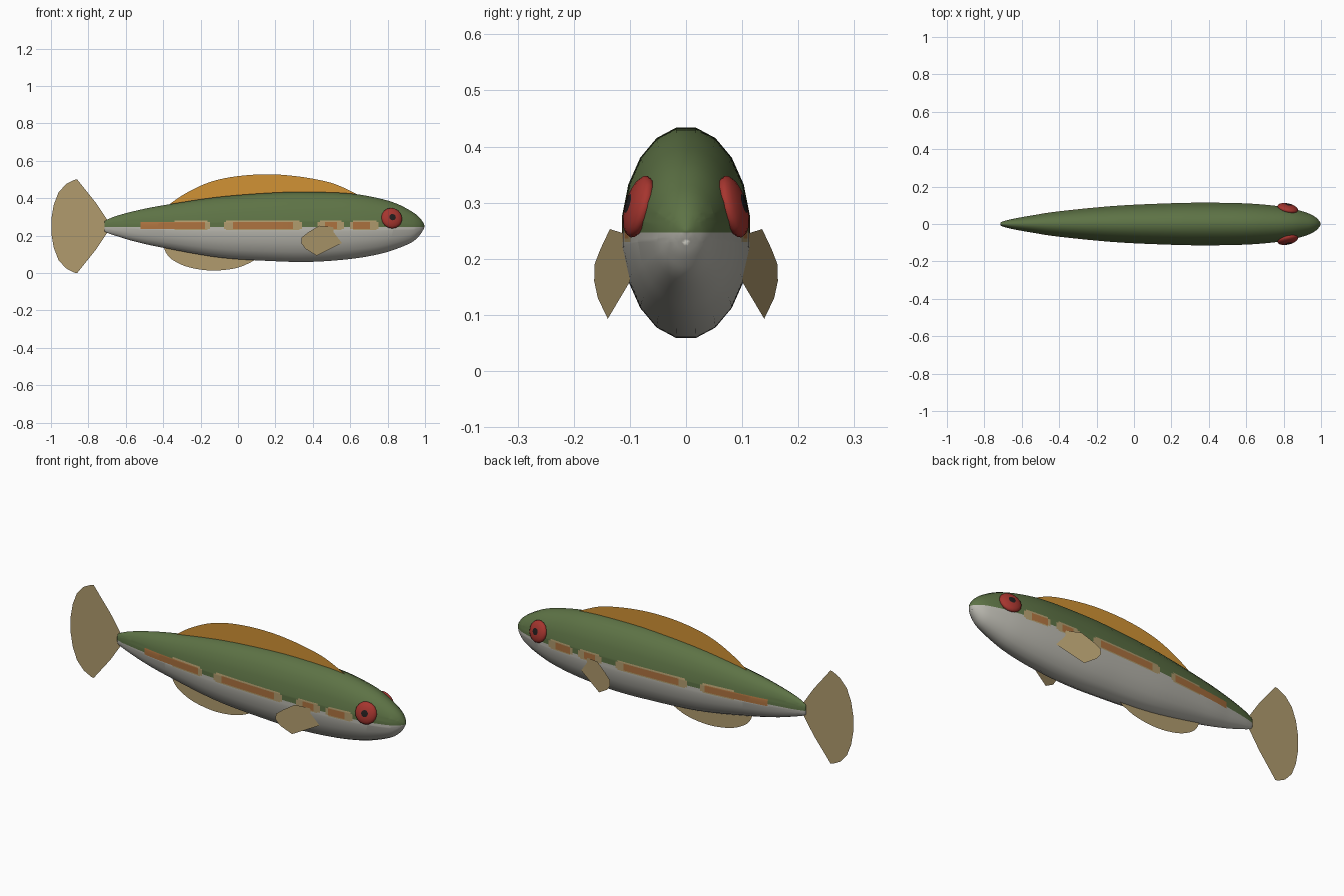
import bpy, bmesh, math
from mathutils import Vector, Matrix

cube = bpy.data.objects.get("Cube")
if cube:
    bpy.data.objects.remove(cube, do_unlink=True)


def material(name, *rgb):
    m = bpy.data.materials.new(name)
    m.use_nodes = True
    m.diffuse_color = (*rgb, 1)
    m.node_tree.nodes["Principled BSDF"].inputs["Base Color"].default_value = (*rgb, 1)
    return m


GREEN = material("olive green", .11, .17, .06)
BELLY = material("belly white", .49, .48, .43)
SPOT = material("rust spot", .42, .17, .05)
TAN = material("fin tan", .44, .33, .155)
ORANGE = material("fin orange", .64, .29, .035)
RED = material("eye red", .38, .036, .028)
BLACK = material("pupil black", .015, .012, .012)


def finish(name, bm, mats, smooth=True):
    mesh = bpy.data.meshes.new(name)
    for f in bm.faces:
        f.smooth = smooth
    bm.to_mesh(mesh)
    bm.free()
    for m in mats:
        mesh.materials.append(m)
    ob = bpy.data.objects.new(name, mesh)
    bpy.context.collection.objects.link(ob)
    return ob


def spline(points, step):
    """Smooth curve through points, sampled at roughly the given step."""
    p = [Vector(q) for q in points]
    p = [2 * p[0] - p[1]] + p + [2 * p[-1] - p[-2]]
    out = []
    for a, b, c, d in zip(p, p[1:], p[2:], p[3:]):
        n = max(4, int((c - b).length / step))
        for i in range(n):
            t = i / n
            out.append(.5 * (2 * b + (c - a) * t + (2 * a - 5 * b + 4 * c - d) * t ** 2
                             + (3 * b - a - 3 * c + d) * t ** 3))
    return out + [p[-2]]


# Body: elliptical rings along x, given as (x, half width, top, bottom)
PROFILE = [(-.715, .008, .275, .225), (-.70, .014, .285, .215), (-.65, .027, .305, .198),
           (-.55, .045, .332, .168), (-.4, .068, .362, .135), (-.1, .097, .407, .083),
           (.2, .111, .43, .063), (.4, .114, .433, .06), (.6, .11, .425, .075),
           (.75, .098, .4, .1), (.85, .081, .37, .13), (.93, .058, .328, .165),
           (.97, .037, .297, .2), (.99, .017, .27, .23), (.998, .003, .252, .248)]
SIDES = 20


def wide(points):
    return [Vector(p) for p in points]


def build_body():
    bm = bmesh.new()
    rings = []
    grow = 1 / math.cos(math.pi / SIDES)
    # Four-component spline: x, half width, top, bottom
    for x, w, top, bottom in spline(wide(PROFILE), .012):
        mid, half = (top + bottom) / 2, (top - bottom) / 2
        ring = []
        for i in range(SIDES):
            a = (i + .5) * math.tau / SIDES
            ring.append(bm.verts.new((x, w * grow * math.cos(a), mid + half * grow * math.sin(a))))
        rings.append(ring)
    for r, s in zip(rings, rings[1:]):
        for i in range(SIDES):
            j = (i + 1) % SIDES
            bm.faces.new((r[i], r[j], s[j], s[i]))
    bm.faces.new(rings[0])
    bm.faces.new(rings[-1])
    # Cut along the waterline and the edges of the side markings
    for z in (.23, .236, .247, .266, .272, .281):
        bmesh.ops.bisect_plane(bm, geom=bm.verts[:] + bm.edges[:] + bm.faces[:],
                               plane_co=(0, 0, z), plane_no=(0, 0, 1))
    bmesh.ops.recalc_face_normals(bm, faces=bm.faces)
    # Markings: tan span, then rust span inside it
    marks = [(-.35, -.15, -.52, -.18), (-.07, .34, -.03, .30),
             (.43, .56, .46, .53), (.60, .75, .61, .70)]
    for f in bm.faces:
        c = f.calc_center_median()
        f.material_index = 0 if c.z > .247 else 1
        if c.x > .8 or c.x < -.6:
            continue
        inset = 0 if .236 < c.z < .272 else .012
        for t0, t1, s0, s1 in marks:
            if t0 + inset < c.x < t1 - inset and .23 < c.z < .281:
                f.material_index = 3
            if s0 < c.x < s1 and .236 < c.z < .272:
                f.material_index = 2
    finish("body", bm, [GREEN, BELLY, SPOT, TAN])


build_body()


# Fins: thin upright sheets from an outline in x and z
def fin(name, outline, mat, depth=lambda x: 0):
    bm = bmesh.new()
    bm.faces.new([bm.verts.new((x, depth(x), z)) for x, z in outline])
    bmesh.ops.triangulate(bm, faces=bm.faces)
    return finish(name, bm, [mat], False)


dorsal = spline([(-.37, .365), (-.29, .42), (-.18, .475), (-.07, .507), (.06, .524),
                 (.18, .527), (.28, .521), (.4, .504), (.52, .475), (.65, .415)], .03)
fin("dorsal_fin", [(-.3, .3)] + [tuple(p) for p in dorsal] + [(.6, .3)], ORANGE)

anal = spline([(-.4, .145), (-.38, .1), (-.34, .064), (-.26, .03), (-.14, .013),
               (-.02, .024), (.06, .053), (.11, .085)], .03)
fin("anal_fin", [(-.36, .2)] + [tuple(p) for p in anal] + [(.08, .2)], TAN)

half_tail = [(-.69, .02), (-.71, .05), (-.76, .125), (-.86, .25), (-.875, .248), (-.92, .225),
             (-.96, .18), (-.985, .115), (-.998, .04)]
fin("tail_fin", [(x, .25 + h) for x, h in half_tail]
    + [(x, .25 - h) for x, h in reversed(half_tail)], TAN)

pectoral = [(.555, .16), (.545, .21), (.507, .246), (.433, .253), (.375, .217),
            (.34, .19), (.338, .16), (.36, .13), (.42, .093)]

# Paired parts: pectoral fins and eyes
for side, word in ((1, "left"), (-1, "right")):
    # The nose faces +x; sides are named by the front that faces -y
    label = "back" if side > 0 else "front"
    fin(label + "_pectoral_fin", pectoral, TAN,
        lambda x: side * (.104 + (.54 - x) * .295))

    bm = bmesh.new()
    bmesh.ops.create_uvsphere(bm, u_segments=16, v_segments=10, radius=1)
    for f in bm.faces:
        f.material_index = int(f.calc_center_median().z > .95)
    look = Vector((.22, side * .95, .27)).to_track_quat('Z', 'Y').to_matrix().to_4x4()
    bm.transform(Matrix.Translation((.822, side * .084, .293)) @ look
                 @ Matrix.Diagonal((.057, .057, .022, 1)))
    finish(label + "_eye", bm, [RED, BLACK])
